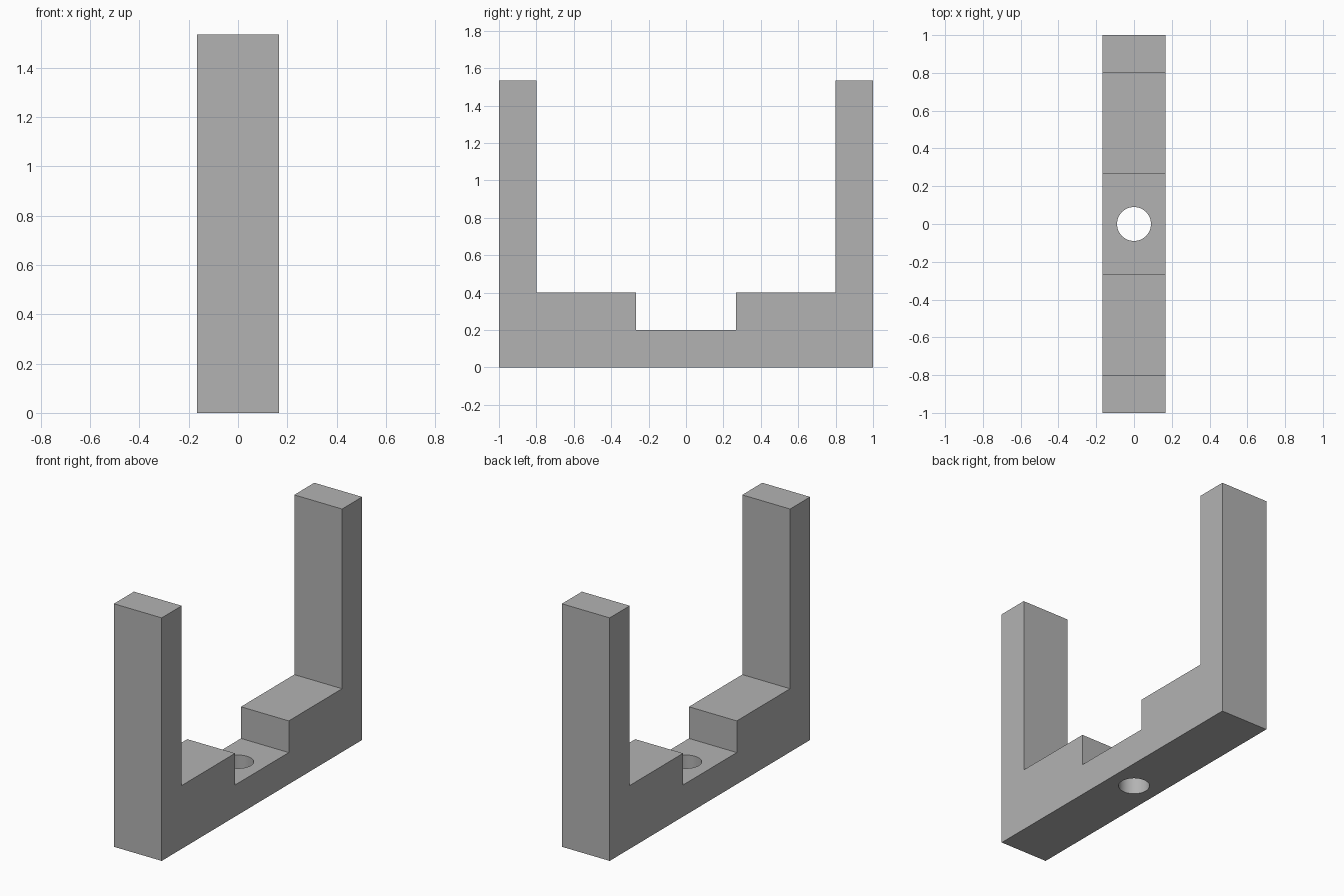
import bpy
import bmesh
import math

cube = bpy.data.objects.get("Cube")
if cube:
    bpy.data.objects.remove(cube, do_unlink=True)

HALF_WIDTH = 0.167
HOLE_RADIUS = 0.09

grey = bpy.data.materials.new("plain grey")
grey.use_nodes = True
colour = (0.45, 0.45, 0.45, 1)
grey.diffuse_color = colour
grey.node_tree.nodes["Principled BSDF"].inputs["Base Color"].default_value = colour

# Stepped half profile (y, z), mirrored into the full bracket outline
half = [(1, 0), (1, 1.535), (0.8, 1.535), (0.8, 0.4), (0.268, 0.4), (0.268, 0.2)]
outline = half + [(-y, z) for y, z in reversed(half)]

# Bracket body: extrude the outline across the width
bm = bmesh.new()
side = bm.faces.new([bm.verts.new((-HALF_WIDTH, y, z)) for y, z in outline])
extruded = bmesh.ops.extrude_face_region(bm, geom=[side])["geom"]
moved = [v for v in extruded if isinstance(v, bmesh.types.BMVert)]
bmesh.ops.translate(bm, verts=moved, vec=(2 * HALF_WIDTH, 0, 0))
bmesh.ops.recalc_face_normals(bm, faces=bm.faces)
mesh = bpy.data.meshes.new("bracket")
bm.to_mesh(mesh)
bm.free()
mesh.materials.append(grey)
bracket = bpy.data.objects.new("bracket", mesh)
bpy.context.collection.objects.link(bracket)

# Screw hole through the middle of the base
bpy.ops.mesh.primitive_cylinder_add(vertices=48, radius=HOLE_RADIUS, depth=0.6,
                                    location=(0, 0, 0.1))
cutter = bpy.context.object
cutter.name = "hole_cutter"
cutter.hide_render = True
cutter.data.materials.append(grey)
cut = bracket.modifiers.new("screw_hole", 'BOOLEAN')
cut.operation = 'DIFFERENCE'
cut.solver = 'EXACT'
cut.object = cutter

# Apply the cut, drop the cutter, and smooth only the hole wall
bpy.ops.object.select_all(action='DESELECT')
bracket.select_set(True)
bpy.context.view_layer.objects.active = bracket
bpy.ops.object.modifier_apply(modifier=cut.name)
bpy.data.objects.remove(cutter, do_unlink=True)
bpy.ops.object.shade_smooth_by_angle(angle=math.radians(30))
